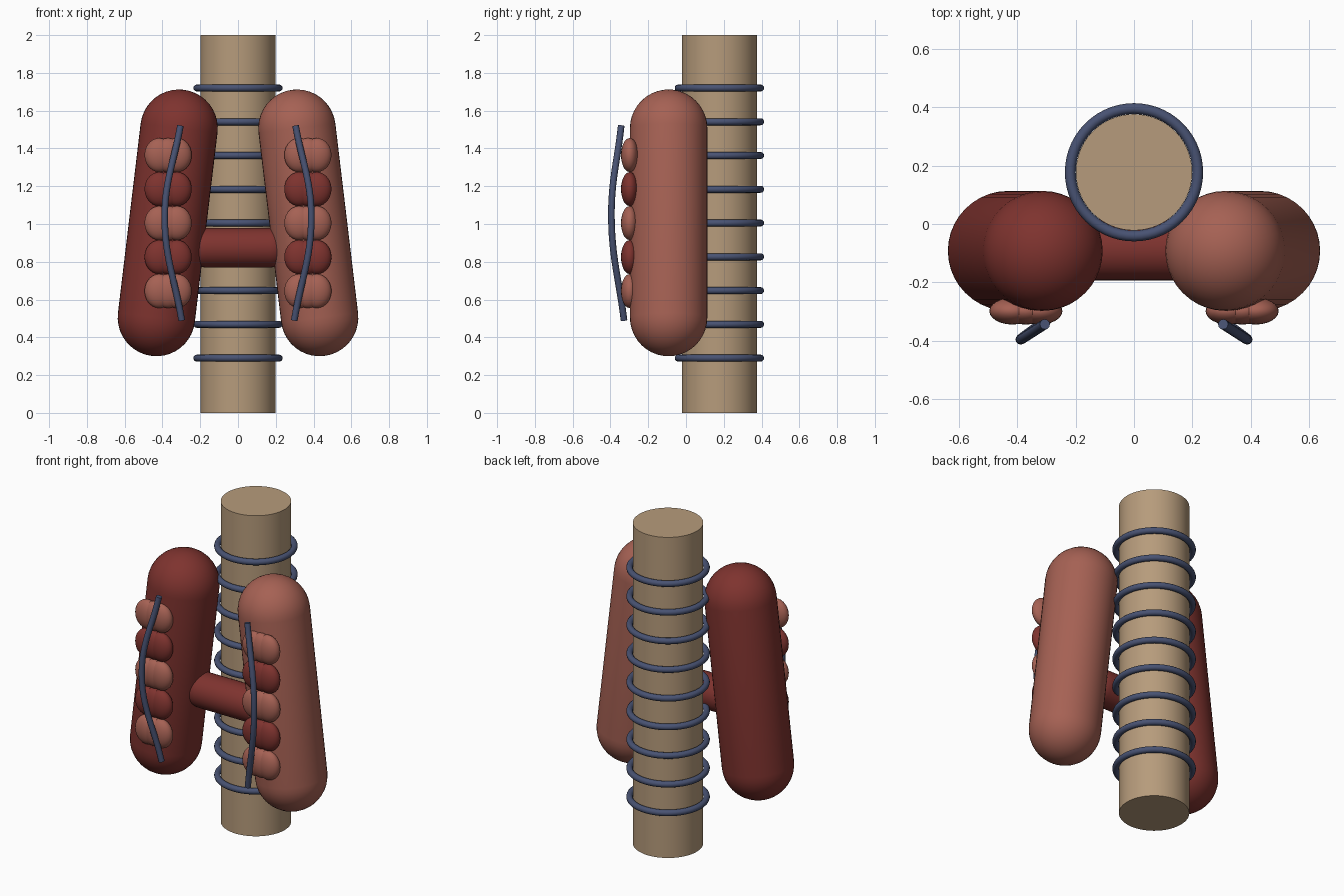
import bpy, bmesh
from math import pi, sin, cos
from mathutils import Vector

if "Cube" in bpy.data.objects:
    bpy.data.objects.remove(bpy.data.objects["Cube"])


def material(name, rgb):
    m = bpy.data.materials.new(name)
    m.diffuse_color = (*rgb, 1)
    m.use_nodes = True
    m.node_tree.nodes["Principled BSDF"].inputs["Base Color"].default_value = m.diffuse_color
    return m


TAN = material("tan", (0.47, 0.33, 0.20))
DARK = material("dark_red", (0.21, 0.033, 0.028))
LIGHT = material("light_red", (0.38, 0.12, 0.088))
BLUE = material("slate_blue", (0.065, 0.085, 0.17))


def finish(obj, name, mat):
    obj.name = name
    obj.data.materials.append(mat)
    for p in obj.data.polygons:
        p.use_smooth = True
    return obj


def from_bmesh(bm, name, mat):
    bmesh.ops.recalc_face_normals(bm, faces=bm.faces)
    me = bpy.data.meshes.new(name)
    bm.to_mesh(me)
    bm.free()
    obj = bpy.data.objects.new(name, me)
    bpy.context.collection.objects.link(obj)
    return finish(obj, name, mat)


def capsule(name, a, b, r, mat, sides=40, rings=10):
    """Round-ended rod from a to b, spun from a half profile."""
    a, b = Vector(a), Vector(b)
    h = (b - a).length
    arc = [pi / 2 * i / rings for i in range(rings + 1)]
    prof = [(r * sin(t), -r * cos(t)) for t in arc]
    prof += [(r * cos(t), h + r * sin(t)) for t in arc]
    bm = bmesh.new()
    vs = [bm.verts.new((x, 0, z)) for x, z in prof]
    es = [bm.edges.new(p) for p in zip(vs, vs[1:])]
    bmesh.ops.spin(bm, geom=vs + es, cent=(0, 0, 0), axis=(0, 0, 1),
                   angle=2 * pi, steps=sides, use_duplicate=False)
    bmesh.ops.remove_doubles(bm, verts=bm.verts, dist=1e-5)
    obj = from_bmesh(bm, name, mat)
    obj.rotation_mode = 'QUATERNION'
    obj.rotation_quaternion = (b - a).to_track_quat('Z', 'Y')
    obj.location = a
    return obj


def cluster(name, x, z, mat):
    """Row of three overlapping flattened lobes."""
    bm = bmesh.new()
    for dx in (-0.047, 0, 0.047):
        s = bmesh.ops.create_uvsphere(bm, u_segments=24, v_segments=14, radius=1)
        bmesh.ops.scale(bm, vec=(0.078, 0.046, 0.09), verts=s["verts"])
        bmesh.ops.translate(bm, vec=(x + dx, -0.298, z), verts=s["verts"])
    return from_bmesh(bm, name, mat)


def tube(name, pts, r, mat):
    cu = bpy.data.curves.new(name, 'CURVE')
    cu.dimensions = '3D'
    cu.bevel_depth, cu.bevel_resolution = r, 4
    cu.use_fill_caps = True
    sp = cu.splines.new('BEZIER')
    sp.bezier_points.add(len(pts) - 1)
    for bp, p in zip(sp.bezier_points, pts):
        bp.co = p
        bp.handle_left_type = bp.handle_right_type = 'AUTO'
    cu.materials.append(mat)
    obj = bpy.data.objects.new(name, cu)
    bpy.context.collection.objects.link(obj)
    return obj


# Central column
AXIS_Y = 0.177
bpy.ops.mesh.primitive_cylinder_add(vertices=64, radius=0.199, depth=2,
                                    location=(0, AXIS_Y, 1))
finish(bpy.context.object, "column", TAN)
bpy.ops.object.shade_smooth_by_angle()

# Rings stacked along the column
for i in range(9):
    bpy.ops.mesh.primitive_torus_add(major_radius=0.218, minor_radius=0.0185,
                                     major_segments=56, minor_segments=12,
                                     location=(0, AXIS_Y, 0.29 + 0.17875 * i))
    finish(bpy.context.object, f"ring_{i + 1}", BLUE)

# Bar joining the two lobes
capsule("bridge", (-0.17, -0.088, 0.875), (0.17, -0.088, 0.875), 0.105, DARK)

# Mirrored side assemblies
for side, s, mat in (("left", -1, DARK), ("right", 1, LIGHT)):
    capsule(f"{side}_lobe", (s * 0.432, -0.092, 0.505),
            (s * 0.312, -0.092, 1.507), 0.205, mat)
    for i in range(5):
        cluster(f"{side}_cluster_{i + 1}", s * 0.37, 0.645 + 0.18 * i,
                DARK if i % 2 else LIGHT)
    tube(f"{side}_vessel", [(s * 0.305, -0.343, 1.52), (s * 0.388, -0.395, 1.04),
                            (s * 0.298, -0.328, 0.49)], 0.0175, BLUE)
